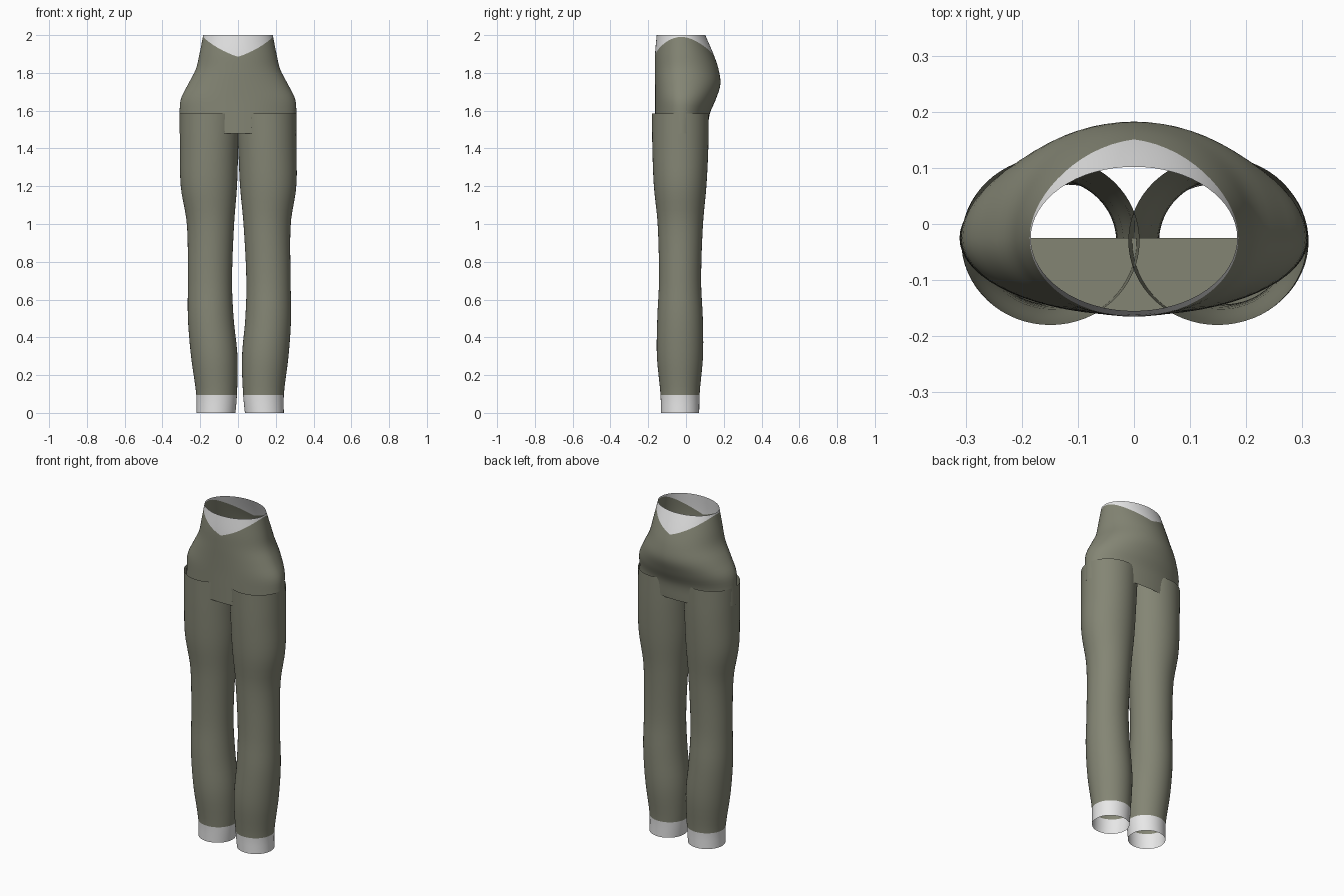
import bpy
import bmesh
import math

cube = bpy.data.objects.get("Cube")
if cube:
    bpy.data.objects.remove(cube, do_unlink=True)


def make_material(name, color):
    mat = bpy.data.materials.new(name)
    mat.use_nodes = True
    mat.diffuse_color = (*color, 1)
    mat.node_tree.nodes["Principled BSDF"].inputs["Base Color"].default_value = (*color, 1)
    return mat


OLIVE = make_material("olive cloth", (0.23, 0.235, 0.175))
WHITE = make_material("pale lining", (0.8, 0.8, 0.8))
SEGMENTS = 64


def sample(profile, z):
    """Smooth interpolation of profile rows (z, values...) at height z."""
    last = len(profile) - 1
    i = 0
    while i < last - 1 and z > profile[i + 1][0]:
        i += 1
    p, q = profile[i], profile[i + 1]
    before, after = profile[max(i - 1, 0)], profile[min(i + 2, last)]
    h = q[0] - p[0]
    t = min(max((z - p[0]) / h, 0), 1)
    out = []
    for k in range(1, len(p)):
        m0 = (q[k] - before[k]) / (q[0] - before[0]) * h
        m1 = (after[k] - p[k]) / (after[0] - p[0]) * h
        out.append((2 * t**3 - 3 * t**2 + 1) * p[k] + (t**3 - 2 * t**2 + t) * m0
                   + (3 * t**2 - 2 * t**3) * q[k] + (t**3 - t**2) * m1)
    return out


def build_tube(name, rows, is_white, point, heights, cap=None):
    """Open sheet tube; heights(angle) gives the row heights of one column."""
    bm = bmesh.new()
    angles = [2 * math.pi * i / SEGMENTS for i in range(SEGMENTS)]
    columns = [[bm.verts.new(point(a, z)) for z in heights(a)] for a in angles]
    for i, col in enumerate(columns):
        nxt = columns[(i + 1) % SEGMENTS]
        for r in range(rows):
            face = bm.faces.new((col[r], nxt[r], nxt[r + 1], col[r + 1]))
            face.material_index = int(is_white(r))
    if cap:
        bm.faces.new([bm.verts.new(co) for co in cap])
    bm.normal_update()
    mesh = bpy.data.meshes.new(name)
    bm.to_mesh(mesh)
    bm.free()
    obj = bpy.data.objects.new(name, mesh)
    bpy.context.collection.objects.link(obj)
    mesh.materials.append(OLIVE)
    mesh.materials.append(WHITE)
    bpy.ops.object.select_all(action="DESELECT")
    obj.select_set(True)
    bpy.context.view_layer.objects.active = obj
    bpy.ops.object.shade_smooth_by_angle(angle=math.radians(40))
    return obj


# Hips: z, half width, front y, back y
HIPS = [
    (1.48, 0.311, -0.163, 0.115), (1.58, 0.309, -0.163, 0.125),
    (1.66, 0.303, -0.163, 0.158), (1.74, 0.264, -0.164, 0.182),
    (1.82, 0.223, -0.165, 0.172), (1.90, 0.204, -0.164, 0.145),
    (2.00, 0.184, -0.155, 0.102),
]
HIP_Y = -0.025
LOW_ROWS, HIGH_ROWS = 24, 3


def hip_point(a, z):
    half, front, back = sample(HIPS, z)
    depth = back - HIP_Y if math.sin(a) > 0 else HIP_Y - front
    return (half * math.cos(a), HIP_Y + depth * math.sin(a), z)


def hip_heights(a):
    # Rows bend to follow the V-shaped edge of the waistband
    x = abs(hip_point(a, 1.95)[0])
    edge = min(1.885 + 0.35 * x + x * x, 1.997)
    low = [1.48 + (edge - 1.48) * r / LOW_ROWS for r in range(LOW_ROWS)]
    return low + [edge + (2 - edge) * r / HIGH_ROWS for r in range(HIGH_ROWS + 1)]


# Half floor closing the front of the hip shell
half_turn = [math.pi + math.pi * i / 32 for i in range(33)]
build_tube("hips", LOW_ROWS + HIGH_ROWS, lambda r: r >= LOW_ROWS, hip_point,
           hip_heights, [hip_point(a, 1.48) for a in half_turn])

# Legs: z, outer x, inner x, front y, back y
LEG = [
    (0.0, 0.231, 0.025, -0.132, 0.070), (0.1, 0.232, 0.016, -0.135, 0.072),
    (0.3, 0.258, 0.012, -0.154, 0.090), (0.5, 0.273, 0.031, -0.152, 0.089),
    (0.7, 0.272, 0.038, -0.143, 0.080), (1.0, 0.275, 0.025, -0.150, 0.090),
    (1.2, 0.306, 0.008, -0.170, 0.108), (1.4, 0.308, 0.000, -0.178, 0.118),
    (1.585, 0.308, -0.010, -0.180, 0.120),
]
LEG_TOP, CUFF, CUFF_ROWS, LEG_ROWS = 1.585, 0.095, 2, 34


def leg_heights(a):
    cuff = [CUFF * r / CUFF_ROWS for r in range(CUFF_ROWS)]
    count = LEG_ROWS - CUFF_ROWS
    return cuff + [CUFF + (LEG_TOP - CUFF) * r / count for r in range(count + 1)]


for side, name in ((1, "left_leg"), (-1, "right_leg")):
    def leg_point(a, z, side=side):
        outer, inner, front, back = sample(LEG, z)
        lean = 0.0115 * (1 - z / LEG_TOP)
        x = side * (outer + inner) / 2 + (outer - inner) / 2 * math.cos(a) + lean
        return (x, (front + back) / 2 + (back - front) / 2 * math.sin(a), z)

    build_tube(name, LEG_ROWS, lambda r: r < CUFF_ROWS, leg_point, leg_heights)
